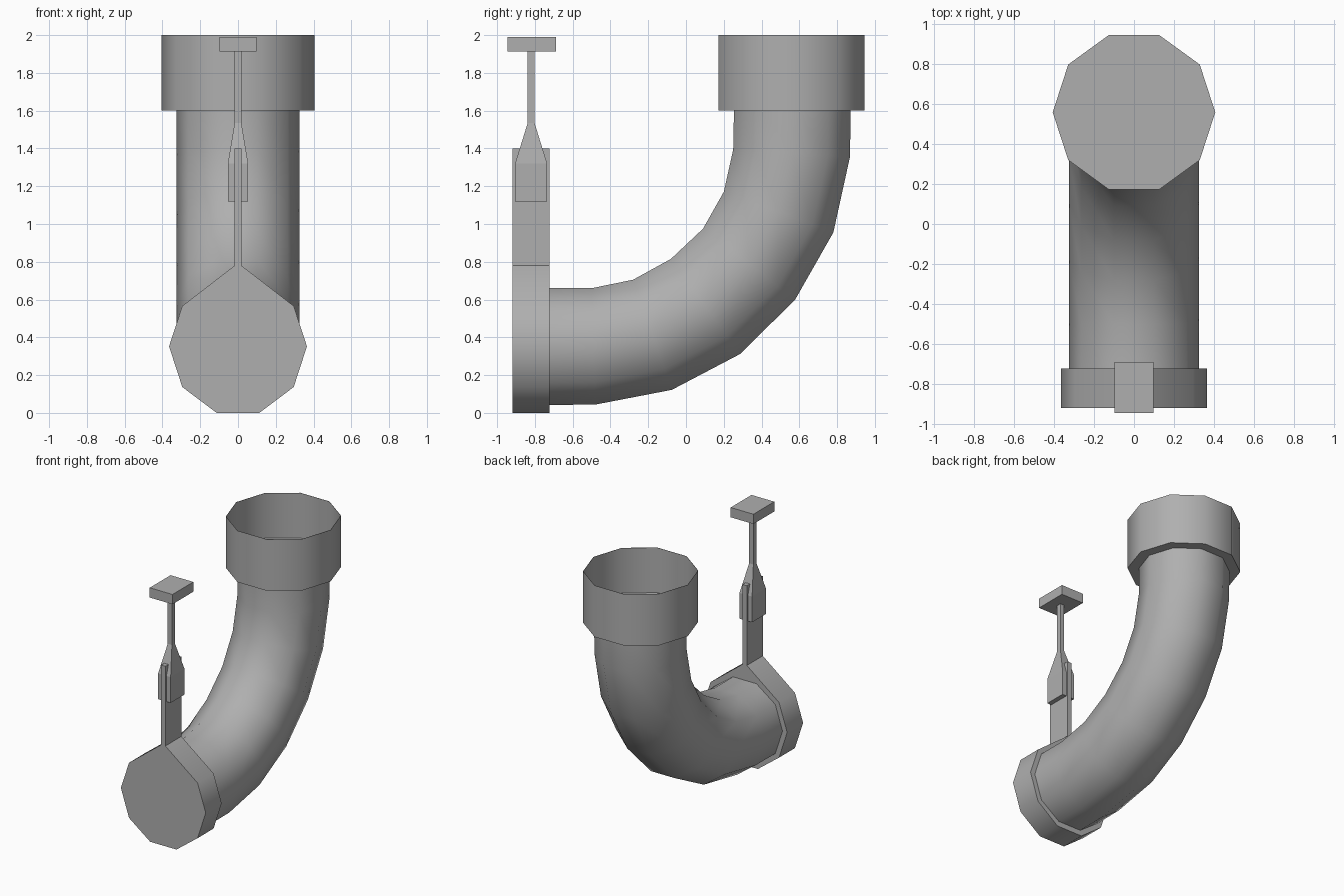
import bpy, bmesh, math
from mathutils import Vector

if "Cube" in bpy.data.objects:
    bpy.data.objects.remove(bpy.data.objects["Cube"])

SIDES = 10

# Mid-grey finish shared by every part
GREY = bpy.data.materials.new("mid_grey")
GREY.diffuse_color = (0.43, 0.43, 0.43, 1)
GREY.use_nodes = True
GREY.node_tree.nodes["Principled BSDF"].inputs["Base Color"].default_value = GREY.diffuse_color


def loft(name, rings, cap_start=True, cap_end=True, smooth=True):
    """Skin a list of equal-length point loops into one object."""
    bm = bmesh.new()
    loops = [[bm.verts.new(p) for p in ring] for ring in rings]
    n = len(loops[0])
    for a, b in zip(loops, loops[1:]):
        for i in range(n):
            j = (i + 1) % n
            bm.faces.new((a[i], a[j], b[j], b[i]))
    if cap_start:
        bm.faces.new(loops[0][::-1])
    if cap_end:
        bm.faces.new(loops[-1])
    bmesh.ops.recalc_face_normals(bm, faces=bm.faces)
    mesh = bpy.data.meshes.new(name)
    bm.to_mesh(mesh)
    bm.free()
    mesh.materials.append(GREY)
    if smooth:
        mesh.polygons.foreach_set("use_smooth", [True] * len(mesh.polygons))
        mesh.set_sharp_from_angle(angle=math.radians(40))
    obj = bpy.data.objects.new(name, mesh)
    bpy.context.collection.objects.link(obj)
    return obj


def decagon(centre, radius, up):
    """Ten-sided loop with corners on the x axis; 'up' is its second axis."""
    c = Vector(centre)
    return [c + Vector((radius * math.cos(a), 0, 0)) + Vector(up) * math.sin(a)
            for a in (math.tau * i / SIDES for i in range(SIDES))]


def rect(y, z, hx, hy):
    return [(-hx, y - hy, z), (hx, y - hy, z), (hx, y + hy, z), (-hx, y + hy, z)]


# Bent pipe: inner and outer (y, z) points of each cross-section
sections = [
    ((-0.74, 0.66), (-0.74, 0.042)), ((-0.50, 0.66), (-0.48, 0.044)),
    ((-0.28, 0.705), (-0.075, 0.122)), ((-0.08, 0.815), (0.287, 0.312)),
    ((0.09, 0.975), (0.578, 0.60)), ((0.20, 1.17), (0.78, 0.955)),
    ((0.25, 1.395), (0.868, 1.355)), ((0.255, 1.65), (0.873, 1.65)),
]
rings = []
for inner, outer in sections:
    p, q = Vector((0, *inner)), Vector((0, *outer))
    up = (p - q) / 2 / math.sin(math.radians(72))
    rings.append(decagon((p + q) / 2, 0.325, up))
loft("bent_pipe", rings, cap_end=False)

# Open collar: underside, outer wall, thin rim, inner wall, floor
profile = [(0.325, 1.6), (0.406, 1.6), (0.406, 2.0), (0.404, 2.0), (0.404, 1.65)]
loft("top_collar", [decagon((0, 0.558, z), r, (0, r, 0)) for r, z in profile],
     cap_start=False)

# Front cap with its upright fin, drawn as one outline and extruded in y
half = [(0.113, 0.0), (0.295, 0.137), (0.365, 0.352), (0.295, 0.566),
        (0.018, 0.78), (0.018, 1.40)]
outline = half + [(-x, z) for x, z in reversed(half)]
loft("front_cap", [[(x, y, z) for x, z in outline] for y in (-0.918, -0.722)])

# Straddling clamp block tapering into a thin rod
stem = [(1.12, 0.054, 0.085), (1.32, 0.054, 0.085),
        (1.535, 0.018, 0.018), (1.92, 0.018, 0.018)]
loft("clamp_and_rod", [rect(-0.82, z, hx, hy) for z, hx, hy in stem], smooth=False)

# Flat plate on top of the rod
loft("top_plate", [rect(-0.817, z, 0.098, 0.128) for z in (1.914, 1.99)], smooth=False)
